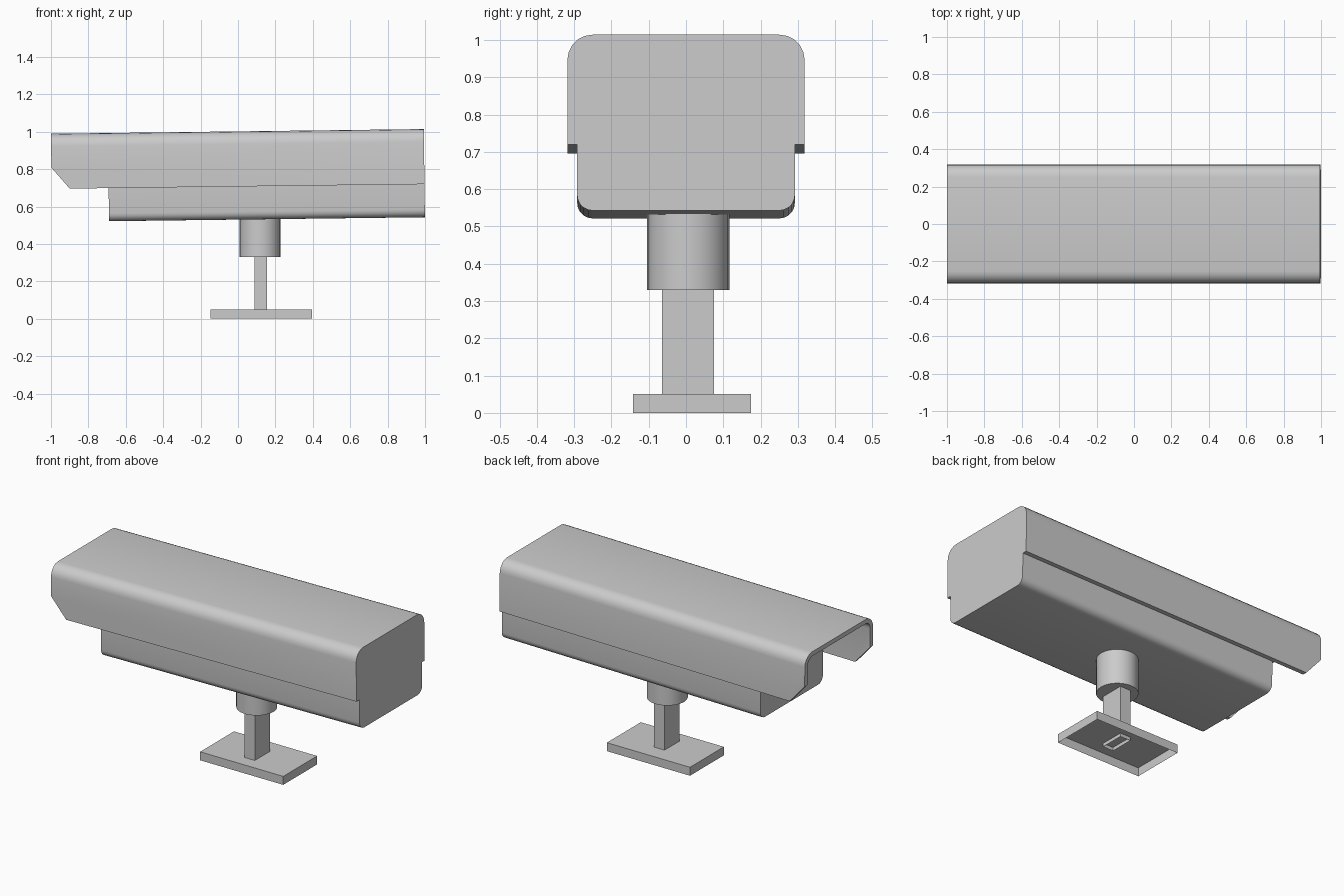
import bpy, bmesh, math
from mathutils import Matrix, Vector

if "Cube" in bpy.data.objects:
    bpy.data.objects.remove(bpy.data.objects["Cube"])

grey = bpy.data.materials.new("plain grey")
grey.use_nodes = True
colour = (0.6, 0.6, 0.6, 1)
grey.diffuse_color = colour
grey.node_tree.nodes["Principled BSDF"].inputs["Base Color"].default_value = colour

TILT = 0.0125       # slight upward slope of the housing
BACK = 1.006        # shared rear end of hood and body


def finish(name, bm, smooth=True):
    bmesh.ops.recalc_face_normals(bm, faces=bm.faces)
    mesh = bpy.data.meshes.new(name)
    bm.to_mesh(mesh)
    bm.free()
    mesh.materials.append(grey)
    obj = bpy.data.objects.new(name, mesh)
    bpy.context.collection.objects.link(obj)
    if smooth:
        bpy.ops.object.select_all(action="DESELECT")
        obj.select_set(True)
        bpy.context.view_layer.objects.active = obj
        bpy.ops.object.shade_smooth_by_angle(angle=math.radians(35))
    return obj


def arc(cy, cz, r, start, steps=5):
    """Quarter turn of (y, z) points, counter-clockwise from start degrees."""
    return [(cy + r * math.cos(a), cz + r * math.sin(a))
            for a in (math.radians(start + 90 * i / steps) for i in range(steps + 1))]


def top_corners(half, top, r):
    return arc(half - r, top - r, r, 0) + arc(r - half, top - r, r, 90)


def prism(profile, x0, x1):
    bm = bmesh.new()
    face = bm.faces.new([bm.verts.new((x0, y, z)) for y, z in profile])
    ext = bmesh.ops.extrude_face_region(bm, geom=[face], use_keep_orig=True)
    moved = [v for v in ext["geom"] if isinstance(v, bmesh.types.BMVert)]
    bmesh.ops.translate(bm, vec=(x1 - x0, 0, 0), verts=moved)
    return bm


def open_box(name, x0, x1, y0, y1, z0, z1):
    """Box shell without an underside."""
    bm = bmesh.new()
    bmesh.ops.create_cube(bm, size=1, matrix=Matrix.Translation(
        ((x0 + x1) / 2, (y0 + y1) / 2, (z0 + z1) / 2)) @ Matrix.Diagonal(
        (x1 - x0, y1 - y0, z1 - z0, 1)))
    bmesh.ops.recalc_face_normals(bm, faces=bm.faces)
    under = [f for f in bm.faces if f.normal.z < -0.5]
    bmesh.ops.delete(bm, geom=under, context="FACES_ONLY")
    return finish(name, bm, smooth=False)


# Sun hood: U-shaped shell with its lower front corners cut off
outer = [(0.318, 0.707)] + top_corners(0.318, 1.0015, 0.067) + [(-0.318, 0.707)]
inner = [(0.292, 0.707)] + top_corners(0.292, 0.9755, 0.045) + [(-0.292, 0.707)]
bm = prism(outer + inner[::-1], -0.9875, BACK)
cut = bmesh.ops.bisect_plane(bm, geom=bm.verts[:] + bm.edges[:] + bm.faces[:],
                             plane_co=(-0.891, 0, 0.707),
                             plane_no=Vector((-0.113, 0, -0.0965)), clear_outer=True)
bmesh.ops.holes_fill(bm, edges=[e for e in bm.edges if e.is_boundary])
hood = finish("sun_hood", bm)

# Camera housing: rounded block under the hood
r = 0.042
bottom = 0.53
profile = (top_corners(0.292, 0.9755, 0.045)
           + arc(r - 0.292, bottom + r, r, 180) + arc(0.292 - r, bottom + r, r, 270))
body = finish("camera_housing", prism(profile, -0.683, BACK))

for part in (hood, body):
    part.rotation_euler.y = -TILT

# Swivel collar under the housing
bm = bmesh.new()
bmesh.ops.create_cone(bm, cap_ends=True, segments=24, radius1=0.11, radius2=0.11,
                      depth=0.23, matrix=Matrix.Translation((0.118, 0.006, 0.445)))
finish("swivel_collar", bm)

# Post and mounting plate, both hollow underneath
open_box("post", 0.088, 0.155, -0.064, 0.075, 0.03, 0.4)
open_box("mounting_plate", -0.148, 0.395, -0.142, 0.174, 0, 0.05)
